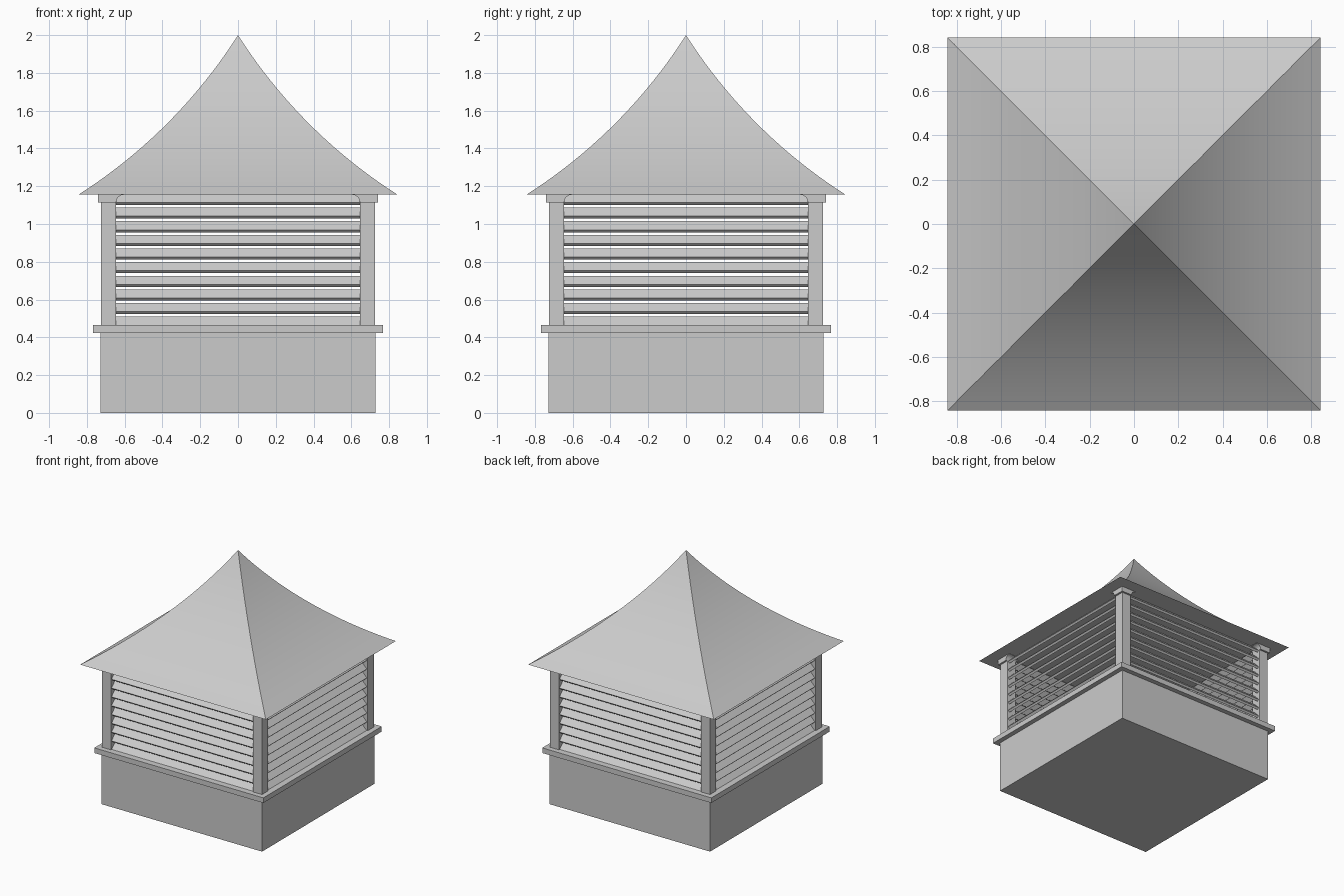
import bpy, bmesh, math
from mathutils import Matrix, Vector

if "Cube" in bpy.data.objects:
    bpy.data.objects.remove(bpy.data.objects["Cube"])

EAVE = 1.157


def finish(name, bm):
    bmesh.ops.recalc_face_normals(bm, faces=bm.faces)
    me = bpy.data.meshes.new(name)
    bm.to_mesh(me)
    bm.free()
    ob = bpy.data.objects.new(name, me)
    bpy.context.collection.objects.link(ob)
    return ob


def add_box(bm, center, size, rot=Matrix()):
    m = Matrix.Translation(center) @ rot @ Matrix.Diagonal((*size, 1))
    bmesh.ops.create_cube(bm, size=1, matrix=m)


def box(name, half, z0, z1):
    bm = bmesh.new()
    add_box(bm, (0, 0, (z0 + z1) / 2), (2 * half, 2 * half, z1 - z0))
    return finish(name, bm)


# Solid base and sill ledge
box("base", 0.728, 0, 0.425)
box("sill_ledge", 0.767, 0.424, 0.466)

# Corner posts
for i, (sx, sy) in enumerate([(-1, -1), (1, -1), (1, 1), (-1, 1)]):
    bm = bmesh.new()
    add_box(bm, (sx * 0.685, sy * 0.685, (0.466 + EAVE) / 2), (0.08, 0.08, EAVE - 0.466))
    finish(f"corner_post_{i + 1}", bm)

# Sloping louvre slats and curved post caps, one set per side
tilt = Matrix.Rotation(math.radians(45), 4, 'X')
arc = [(0.605 + 0.04 * math.cos(a), 1.115 + 0.04 * math.sin(a))
       for a in [math.pi / 2 * k / 6 for k in range(7)]]
cap_profile = [(0.74, 1.115)] + arc + [(0.605, EAVE), (0.74, EAVE)]
for side, label in enumerate(["front", "right", "back", "left"]):
    turn = Matrix.Rotation(side * math.pi / 2, 4, 'Z')
    bm = bmesh.new()
    for k in range(10):
        add_box(bm, (0, -0.688, 0.480 + 0.0722 * k), (1.292, 0.064, 0.019), tilt)
    bm.transform(turn)
    finish(f"{label}_louvres", bm)

    bm = bmesh.new()
    for s in (-1, 1):
        face = bm.faces.new([bm.verts.new((s * x, -0.74, z)) for x, z in cap_profile])
        ext = bmesh.ops.extrude_face_region(bm, geom=[face], use_keep_orig=True)
        moved = [v for v in ext["geom"] if isinstance(v, bmesh.types.BMVert)]
        bmesh.ops.translate(bm, verts=moved, vec=(0, 0.095, 0))
    bm.transform(turn)
    finish(f"{label}_post_caps", bm)

# Concave pyramid roof: square rings following a circular arc
foot, peak = Vector((0.842, EAVE)), Vector((0, 2.0))
chord = (peak - foot).length
half_angle = math.radians(12.5)
radius = chord / 2 / math.sin(half_angle)
normal = Vector((1, 1)).normalized()
mid = (foot + peak) / 2
center = mid + normal * radius * math.cos(half_angle)
along = (peak - foot).normalized()
bm = bmesh.new()
rings = []
N = 20
for k in range(N):
    a = half_angle * (2 * k / N - 1)
    p = center - normal * radius * math.cos(a) + along * radius * math.sin(a)
    rings.append([bm.verts.new((sx * p.x, sy * p.x, p.y))
                  for sx, sy in [(-1, -1), (1, -1), (1, 1), (-1, 1)]])
for lo, hi in zip(rings, rings[1:]):
    for i in range(4):
        j = (i + 1) % 4
        bm.faces.new((lo[i], lo[j], hi[j], hi[i]))
tip = bm.verts.new((0, 0, 2.0))
for i in range(4):
    bm.faces.new((rings[-1][i], rings[-1][(i + 1) % 4], tip))
bm.faces.new(rings[0][::-1])
roof = finish("roof", bm)
bpy.context.view_layer.objects.active = roof
roof.select_set(True)
bpy.ops.object.shade_smooth_by_angle(angle=math.radians(25))
